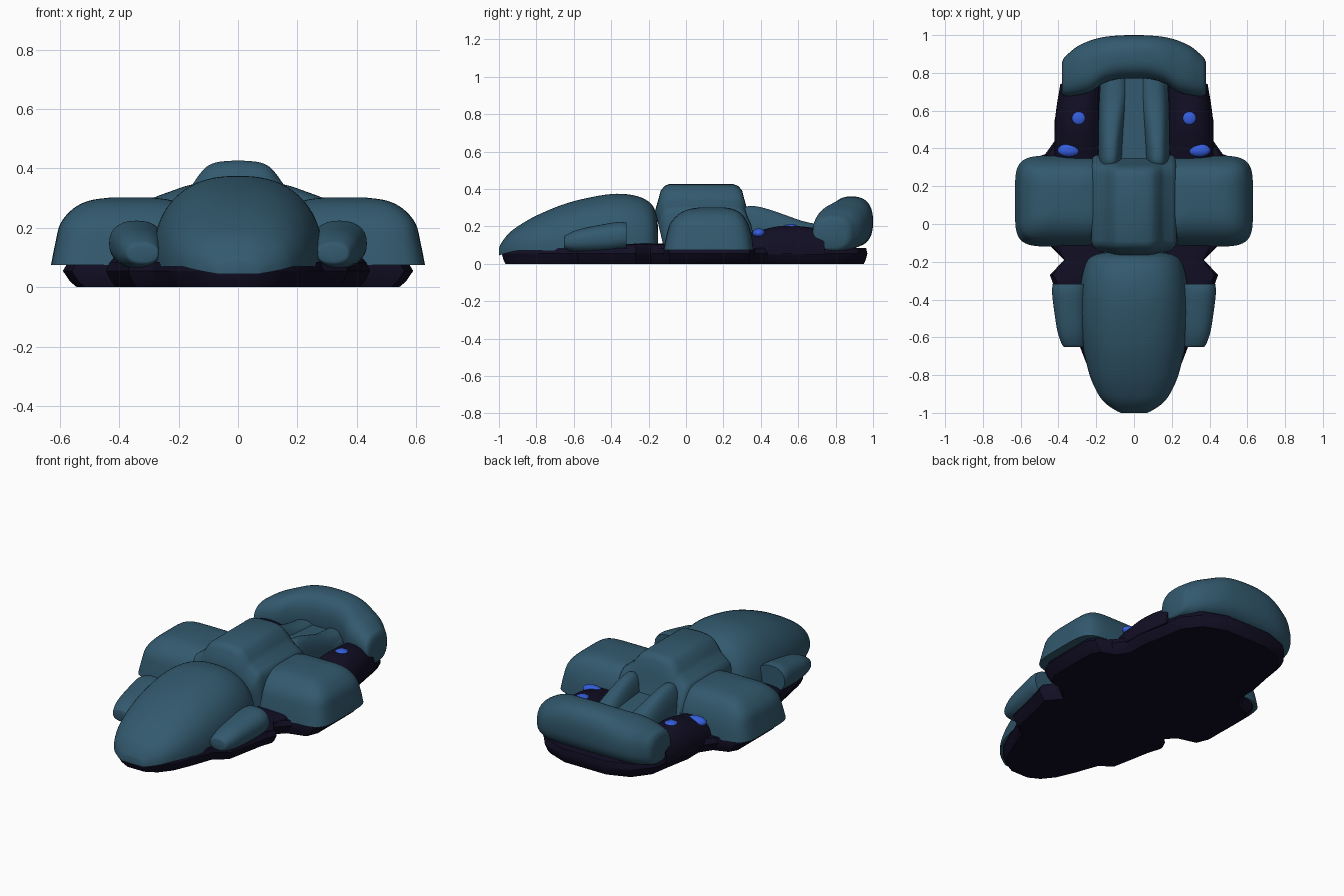
import bpy, bmesh, math

if "Cube" in bpy.data.objects:
    bpy.data.objects.remove(bpy.data.objects["Cube"])


def material(name, rgb):
    m = bpy.data.materials.new(name)
    m.diffuse_color = (*rgb, 1)
    m.use_nodes = True
    m.node_tree.nodes["Principled BSDF"].inputs["Base Color"].default_value = m.diffuse_color
    return m


TEAL = material("teal_paint", (0.032, 0.10, 0.155))
DARK = material("dark_navy", (0.0055, 0.0045, 0.017))
BLUE = material("bright_blue", (0.035, 0.11, 0.72))


def finish(name, bm, mat, mirror=False, angle=40):
    bmesh.ops.recalc_face_normals(bm, faces=bm.faces)
    me = bpy.data.meshes.new(name)
    bm.to_mesh(me)
    bm.free()
    me.materials.append(mat)
    ob = bpy.data.objects.new(name, me)
    bpy.context.collection.objects.link(ob)
    bpy.ops.object.select_all(action='DESELECT')
    ob.select_set(True)
    bpy.context.view_layer.objects.active = ob
    bpy.ops.object.shade_smooth_by_angle(angle=math.radians(angle))
    if mirror:
        ob.modifiers.new("mirror", 'MIRROR').use_clip = False
    return ob


def skin(bm, rings):
    loops = [[bm.verts.new(p) for p in r] for r in rings]
    n = len(loops[0])
    for a, b in zip(loops, loops[1:]):
        for i in range(n):
            j = (i + 1) % n
            bm.faces.new((a[i], a[j], b[j], b[i]))
    bm.faces.new(loops[0])
    bm.faces.new(loops[-1][::-1])


def spline(rows, steps):
    """Catmull-Rom interpolation of section parameters."""
    out = []
    for i in range(len(rows) - 1):
        p0, p1 = rows[max(i - 1, 0)], rows[i]
        p2, p3 = rows[i + 1], rows[min(i + 2, len(rows) - 1)]
        for k in range(steps):
            t = k / steps
            out.append([0.5 * (2 * b + (c - a) * t + (2 * a - 5 * b + 4 * c - d) * t * t
                               + (3 * b - a - 3 * c + d) * t ** 3)
                        for a, b, c, d in zip(p0, p1, p2, p3)])
    return out + [list(rows[-1])]


def loft(name, mat, rows, axis='Y', p=2.3, half=False, mirror=False, steps=4, n=40):
    """Superellipse sections (t, u0, u1, v0, v1) lofted along an axis; half = flat bottom."""
    rings = []
    for t, u0, u1, v0, v1 in spline(rows, steps):
        ring = []
        for i in range(n):
            a = math.pi * i / (n - 1) if half else 2 * math.pi * i / n
            c, s = math.cos(a), math.sin(a)
            c = math.copysign(abs(c) ** (2 / p), c)
            s = math.copysign(abs(s) ** (2 / p), s)
            u = (u0 + u1) / 2 + (u1 - u0) / 2 * c
            v = v0 + (v1 - v0) * (max(s, 0) if half else (s + 1) / 2)
            ring.append({'X': (t, u, v), 'Y': (u, t, v), 'Z': (u, v, t)}[axis])
        rings.append(ring)
    bm = bmesh.new()
    skin(bm, rings)
    return finish(name, bm, mat, mirror)


# Dark floor pan: mirrored outline stacked in slightly scaled layers
half = [(.06, -.985), (.13, -.95), (.19, -.88), (.24, -.77), (.29, -.64), (.37, -.58),
        (.42, -.34), (.445, -.27), (.37, -.19), (.44, -.12), (.56, -.09), (.59, -.02),
        (.59, .29), (.56, .34), (.47, .37), (.42, .44), (.42, .55), (.39, .70),
        (.37, .82), (.29, .92), (.15, .97)]
outline = half + [(-x, y) for x, y in reversed(half)]
bm = bmesh.new()
skin(bm, [[(x * s, y * (s + 3) / 4, z) for x, y in outline]
          for z, s in ((0, .92), (.02, .96), (.055, 1), (.085, .97))])
finish("floor_pan", bm, DARK, angle=30)

# Dark raised chassis behind the nose
loft("chassis_block", DARK, [(-.33, -.40, .40, .05, .105), (-.27, -.43, .43, .05, .108),
                             (-.19, -.37, .37, .05, .108), (-.05, -.45, .45, .05, .108)],
     half=True, p=8, steps=1)

# Domed nose
loft("nose", TEAL, [(-1, -.07, .07, .045, .085), (-.985, -.10, .10, .05, .115),
                    (-.95, -.15, .15, .06, .16), (-.9, -.19, .19, .07, .20),
                    (-.8, -.235, .235, .07, .258), (-.65, -.27, .27, .07, .32),
                    (-.5, -.287, .287, .07, .358), (-.37, -.287, .287, .07, .375),
                    (-.26, -.272, .272, .07, .362), (-.19, -.245, .245, .07, .325),
                    (-.16, -.20, .20, .07, .27), (-.15, -.15, .15, .07, .20)],
     half=True, p=2.4)

# Small pods beside the nose
loft("small_side_pod", TEAL, [(-.652, .27, .365, .09, .14), (-.64, .265, .38, .075, .155),
                              (-.57, .255, .405, .063, .185), (-.45, .25, .424, .063, .21),
                              (-.36, .25, .434, .07, .224), (-.318, .25, .43, .075, .22)],
     p=2.3, mirror=True)

# Large rounded side pods
loft("large_side_pod", TEAL, [(.075, .10, .63, -.12, .362), (.15, .11, .615, -.105, .352),
                              (.215, .13, .598, -.085, .332), (.265, .17, .555, -.04, .30),
                              (.292, .22, .50, .015, .255), (.302, .29, .43, .08, .2)],
     axis='Z', p=5, mirror=True, n=64)

# Canopy: bell-shaped section scaled along its length
bell = [(.235, .0), (.225, .20), (.19, .245), (.155, .275), (.13, .31), (.10, .34), (.06, .353), (0, .357)]
bell = spline(bell, 3)
bell = bell + [[-x, z] for x, z in reversed(bell[:-1])]
bm = bmesh.new()
skin(bm, [[(x * sx, y + .05 * (1 - z / .357) * k, .07 + z * sz) for x, z in bell]
          for y, sx, sz, k in ((-.165, .85, .60, 1), (-.15, .92, .75, .8), (-.135, .96, .90, .6),
                               (-.115, .98, .97, .4), (-.09, 1, 1, .2), (.1, 1, 1, 0),
                               (.25, 1, 1, 0), (.28, .99, .97, .3), (.30, .98, .90, .6),
                               (.315, .96, .74, .8), (.33, .92, .60, 1))])
finish("canopy", bm, TEAL)

# Rear deck channel and the two ridges on it
loft("rear_deck", TEAL, [(.30, -.185, .185, .07, .21), (.55, -.185, .185, .07, .20),
                         (.80, -.18, .18, .07, .185)], half=True, p=6)
loft("rear_ridge", TEAL, [(.30, .07, .185, .07, .29), (.34, .06, .19, .07, .31),
                          (.42, .055, .19, .07, .298), (.52, .045, .19, .07, .265),
                          (.62, .03, .188, .07, .23), (.70, .02, .185, .07, .213),
                          (.78, .02, .18, .07, .205)], half=True, p=2.6, mirror=True)

# Dark engines with blue lights
loft("engine", DARK, [(.34, .16, .42, .05, .165), (.40, .165, .422, .05, .18),
                      (.50, .165, .42, .05, .202), (.60, .17, .413, .05, .202),
                      (.74, .17, .39, .05, .185)], half=True, p=2.4, mirror=True)
for name, loc, scale in (("top_light", (.293, .56, .198), (.036, .036, .015)),
                         ("inner_light", (.345, .39, .163), (.06, .035, .027))):
    bm = bmesh.new()
    bmesh.ops.create_uvsphere(bm, u_segments=24, v_segments=12, radius=1)
    for v in bm.verts:
        v.co = [c * s + o for c, s, o in zip(v.co, scale, loc)]
    finish(name, bm, BLUE, mirror=True)

# Thick curved rear bar, drooping at both ends
bar = [(0, .77, 1.0, .09, .36), (.08, .768, .998, .09, .357), (.16, .745, .99, .085, .345),
       (.23, .70, .972, .075, .322), (.30, .682, .94, .068, .295),
       (.35, .677, .90, .068, .265), (.37, .68, .88, .072, .25), (.38, .69, .86, .085, .23)]
bar = [(-r[0], *r[1:]) for r in reversed(bar[1:])] + bar
loft("rear_bar", TEAL, bar, axis='X', p=2.5)
